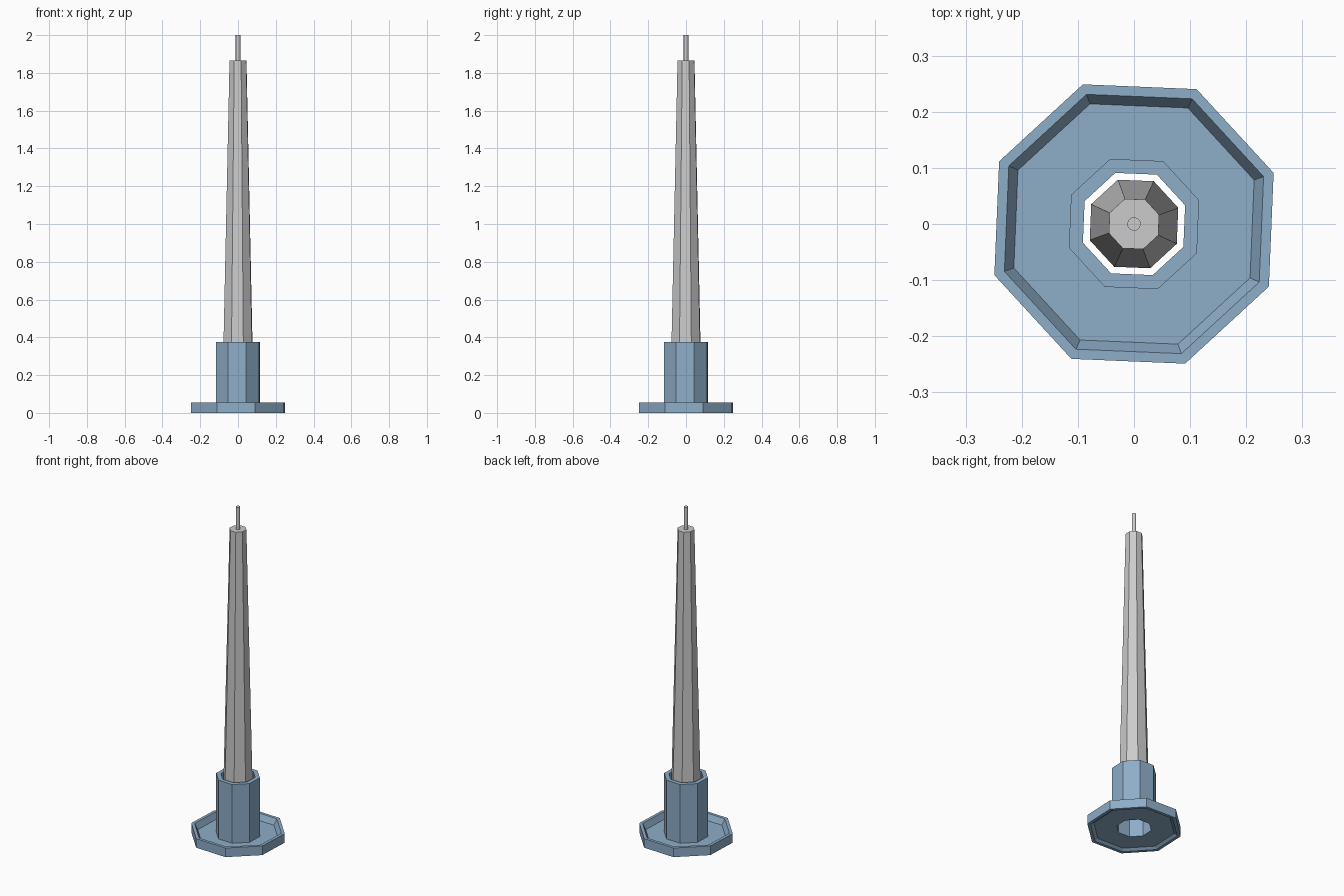
import bpy, bmesh
from math import sin, cos, pi, radians

if "Cube" in bpy.data.objects:
    bpy.data.objects.remove(bpy.data.objects["Cube"])

TWIST = radians(20.1)


def lathe(name, profile, sides=8, closed=False, mat=None):
    """Revolve (radius, z) points; closed loops make rings, open ones get end caps."""
    bm = bmesh.new()
    rings = [[bm.verts.new((r * cos(TWIST + 2 * pi * k / sides),
                            r * sin(TWIST + 2 * pi * k / sides), z))
              for k in range(sides)] for r, z in profile]
    pairs = list(zip(rings, rings[1:]))
    if closed:
        pairs.append((rings[-1], rings[0]))
    else:
        bm.faces.new(rings[0])
        bm.faces.new(rings[-1])
    for a, b in pairs:
        for k in range(sides):
            j = (k + 1) % sides
            bm.faces.new((a[k], a[j], b[j], b[k]))
    bmesh.ops.recalc_face_normals(bm, faces=bm.faces)
    mesh = bpy.data.meshes.new(name)
    bm.to_mesh(mesh)
    bm.free()
    obj = bpy.data.objects.new(name, mesh)
    bpy.context.collection.objects.link(obj)
    if mat:
        mesh.materials.append(mat)
    return obj


blue = bpy.data.materials.new("blue_metal")
blue.diffuse_color = (0.27, 0.42, 0.58, 1)
blue.use_nodes = True
blue.node_tree.nodes["Principled BSDF"].inputs["Base Color"].default_value = blue.diffuse_color

# Holder: raised-rim tray and hollow socket in one cross-section
FLOOR_TOP, FLOOR_BOTTOM = 0.02, 0.012
lathe("candle_holder", [
    (0.097, FLOOR_BOTTOM), (0.228, FLOOR_BOTTOM),   # underside
    (0.246, 0.0), (0.265, 0.0),                     # foot ring
    (0.265, 0.055), (0.246, 0.055),                 # rim
    (0.228, FLOOR_TOP), (0.1235, FLOOR_TOP),        # tray floor
    (0.1235, 0.375), (0.097, 0.375),                # socket
], closed=True, mat=blue)

# Tapered candle, its foot hidden inside the socket
lathe("candle", [(0.084, 0.27), (0.0477, 1.866)])

# Wick
wick = lathe("wick", [(0.012, 1.86), (0.012, 2.0)], sides=16)
bpy.context.view_layer.objects.active = wick
wick.select_set(True)
bpy.ops.object.shade_smooth_by_angle(angle=radians(40))
